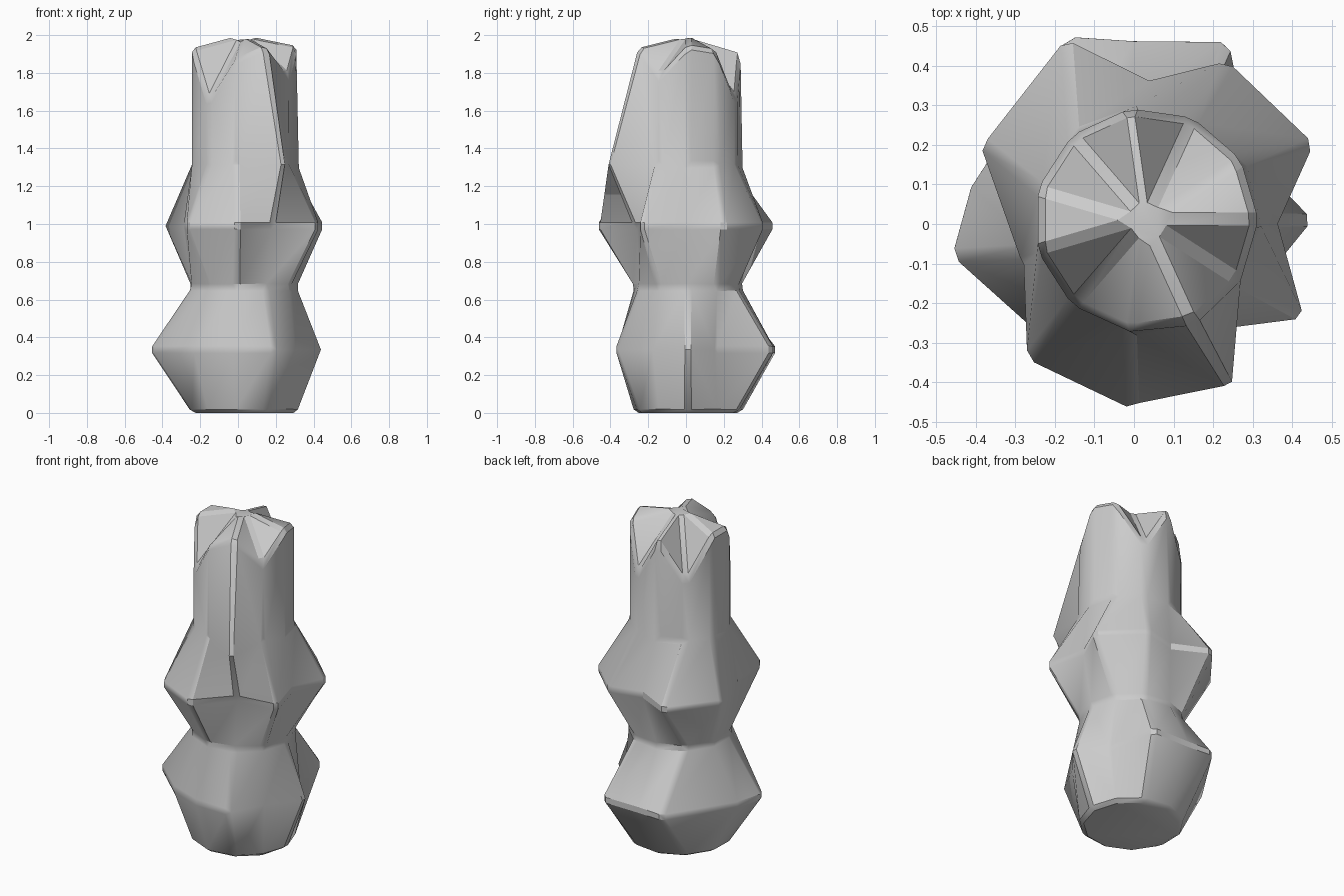
import bpy, bmesh, math

if "Cube" in bpy.data.objects:
    bpy.data.objects.remove(bpy.data.objects["Cube"])

N = 11
CX, CY, R = 0.03, 0.01, 0.285


def ring(bm, z, moved=None, heights=None):
    """Eleven-sided ring; some corners pulled out to (x, y) or given own height."""
    verts = []
    for k in range(N):
        a = math.tau * k / N
        x, y = CX + R * math.cos(a), CY + R * math.sin(a)
        if moved and k in moved:
            x, y = moved[k]
            d = math.hypot(x, y)
            x, y = x * (1 + 0.012 / d), y * (1 + 0.012 / d)
        verts.append(bm.verts.new((x, y, heights[k] if heights else z)))
    return verts


# corners pulled outwards on the lower and upper bulges
lower = {0: (.44, .01), 1: (.29, .16), 2: (.24, .46), 3: (0, .46), 4: (-.165, .475),
         5: (-.41, .09), 6: (-.46, -.08), 7: (-.23, -.28), 8: (-.03, -.355),
         9: (.19, -.365), 10: (.29, -.17)}
upper = {0: (.355, 0), 1: (.455, .2), 2: (.235, .41), 3: (.04, .355), 4: (-.17, .47),
         5: (-.38, .2), 6: (-.27, -.1), 7: (-.27, -.34), 8: (0, -.47),
         9: (.17, -.25), 10: (.43, -.24)}
crown = [1.945, 1.92, 1.65, 1.92, 1.67, 1.93, 1.93, 1.64, 1.87, 1.94, 1.78]

# rock column
bm = bmesh.new()
rings = [ring(bm, 0), ring(bm, .335, lower), ring(bm, .665), ring(bm, .99, upper),
         ring(bm, 1.315, {9: (.24, -.41)}), ring(bm, 0, heights=crown)]
for a, b in zip(rings, rings[1:]):
    for k in range(N):
        j = (k + 1) % N
        bm.faces.new((a[k], a[j], b[j], b[k]))
bm.faces.new(rings[0][::-1])

# faceted crown meeting at a central peak
peak = bm.verts.new((CX, CY, 2.004))
for k in range(N):
    bm.faces.new((rings[-1][k], rings[-1][(k + 1) % N], peak))
bmesh.ops.recalc_face_normals(bm, faces=bm.faces)

mesh = bpy.data.meshes.new("rock_column")
bm.to_mesh(mesh)
bm.free()
rock = bpy.data.objects.new("rock_column", mesh)
bpy.context.collection.objects.link(rock)

# narrow worn edges
bev = rock.modifiers.new("worn_edges", "BEVEL")
bev.width = 0.02
bev.segments = 1
bev.limit_method = "ANGLE"
bev.angle_limit = math.radians(30)

bpy.context.view_layer.objects.active = rock
rock.select_set(True)
bpy.ops.object.modifier_apply(modifier="worn_edges")
bpy.ops.object.shade_smooth_by_angle(angle=math.radians(30))
